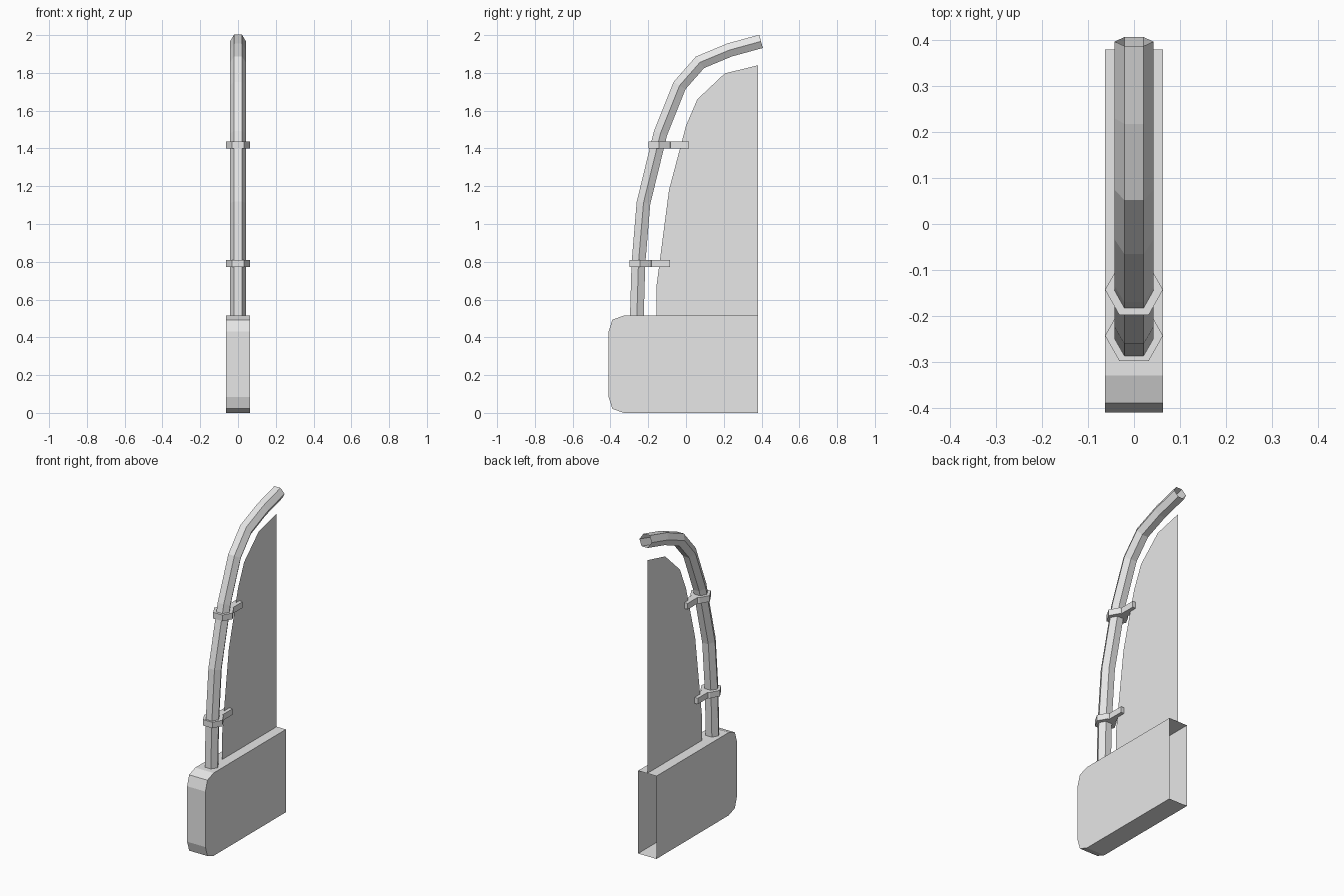
import bpy, bmesh, math
from mathutils import Vector

if "Cube" in bpy.data.objects:
    bpy.data.objects.remove(bpy.data.objects["Cube"])

grey = bpy.data.materials.new("light grey")
grey.diffuse_color = (0.8, 0.8, 0.8, 1)
grey.use_nodes = True
grey.node_tree.nodes["Principled BSDF"].inputs["Base Color"].default_value = grey.diffuse_color


def finish(name, bm):
    bmesh.ops.recalc_face_normals(bm, faces=bm.faces)
    mesh = bpy.data.meshes.new(name)
    bm.to_mesh(mesh)
    bm.free()
    mesh.materials.append(grey)
    obj = bpy.data.objects.new(name, mesh)
    bpy.context.collection.objects.link(obj)
    return obj


def loft(bm, rings, closed=True):
    """Skin between vertex rings."""
    n = len(rings[0])
    for a, b in zip(rings, rings[1:]):
        for i in range(n if closed else n - 1):
            j = (i + 1) % n
            bm.faces.new((a[i], a[j], b[j], b[i]))


# base: hollow box with rounded front corners, open at the back
profile = [(0.38, 0), (-0.33, 0), (-0.39, 0.022), (-0.41, 0.085),
           (-0.41, 0.43), (-0.39, 0.493), (-0.33, 0.515), (0.38, 0.515)]
bm = bmesh.new()
sides = [[bm.verts.new((x, y, z)) for y, z in profile] for x in (-0.063, 0.063)]
loft(bm, sides, closed=False)
for s in sides:
    bm.faces.new(s)
finish("base_box", bm)

# thin upright panel
outline = [(0.38, 0.515), (-0.155, 0.515), (-0.155, 0.68), (-0.09, 1.18),
           (0.0, 1.52), (0.06, 1.66), (0.205, 1.797), (0.38, 1.84)]
bm = bmesh.new()
bm.faces.new([bm.verts.new((0, y, z)) for y, z in outline])
finish("panel", bm)

# curved hexagonal tube, open at the ends
path = [Vector(p) for p in [(-0.26, 0.515), (-0.252, 0.79), (-0.225, 1.112),
                            (-0.135, 1.48), (-0.034, 1.733), (0.074, 1.856),
                            (0.23, 1.921), (0.397, 1.967)]]
bm = bmesh.new()
rings = []
for i, p in enumerate(path):
    d0 = (p - path[max(i - 1, 0)]).normalized() if i else (path[1] - p).normalized()
    d1 = (path[i + 1] - p).normalized() if i < len(path) - 1 else d0
    t = (d0 + d1).normalized()
    nrm = Vector((-t.y, t.x)) / t.dot(d0)   # mitred joint
    ring = []
    for k in range(6):
        a = k * math.pi / 3
        q = p + nrm * (0.042 * math.sin(a))
        ring.append(bm.verts.new((0.042 * math.cos(a), q.x, q.y)))
    rings.append(ring)
loft(bm, rings)
finish("curved_tube", bm)

# clamps: hexagonal collar with a tail towards the panel
for name, yc, z0, z1 in (("lower_clamp", -0.243, 0.773, 0.81),
                         ("upper_clamp", -0.143, 1.4, 1.438)):
    half = [(0.032, -0.055), (0.063, 0), (0.032, 0.055), (0.022, 0.06), (0.022, 0.158)]
    shape = half + [(-x, y) for x, y in reversed(half)]
    bm = bmesh.new()
    caps = [[bm.verts.new((x, yc + y, z)) for x, y in shape] for z in (z0, z1)]
    loft(bm, caps)
    for c in caps:
        bm.faces.new(c)
    finish(name, bm)
